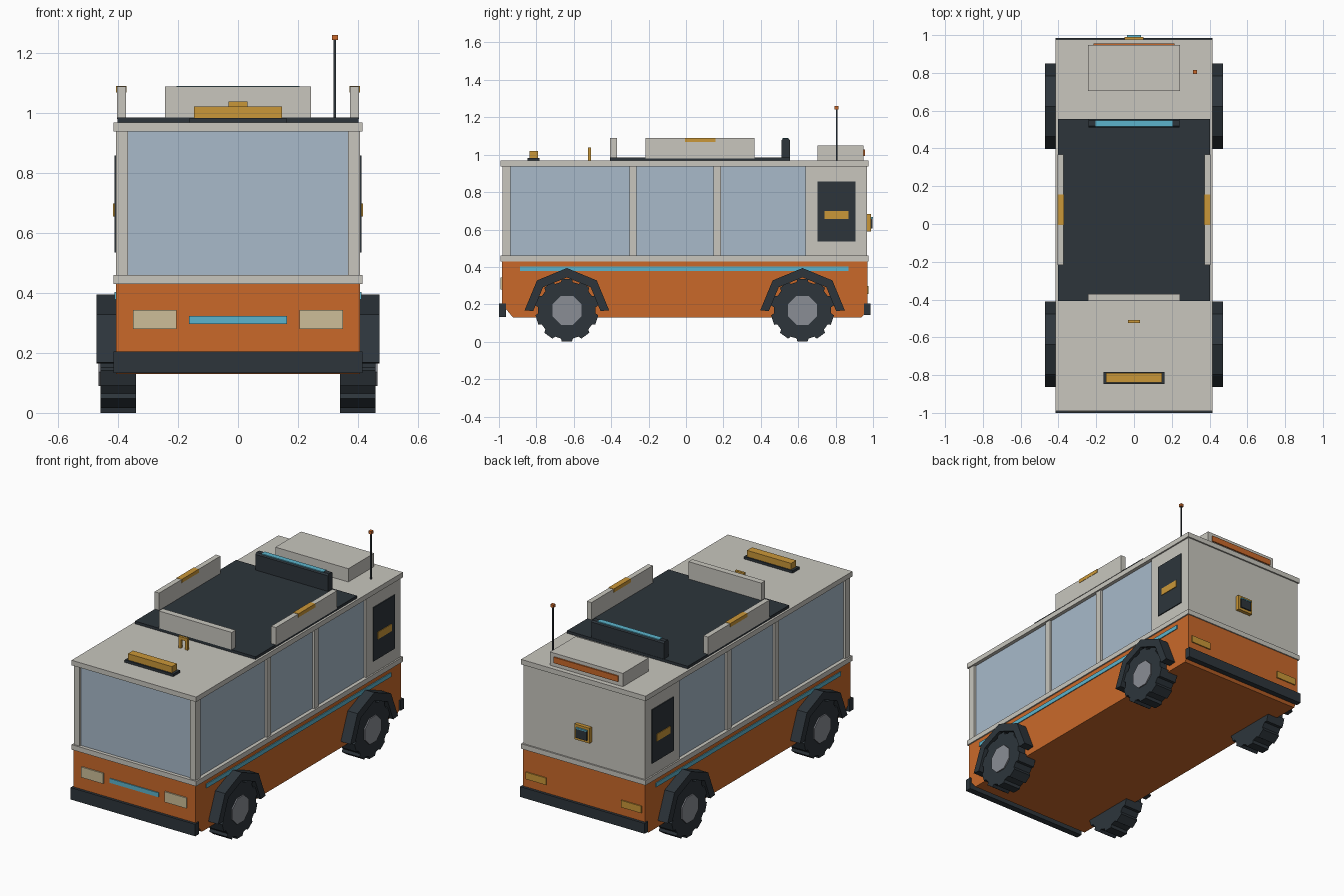
import bpy, bmesh, math


def material(name, rgb):
    m = bpy.data.materials.new(name)
    lin = [(c / 255 / 12.92) if c / 255 <= 0.04045 else ((c / 255 + 0.055) / 1.055) ** 2.4 for c in rgb]
    m.diffuse_color = (*lin, 1)
    return m


BEIGE = material("warm_grey", (200, 198, 190))
ORANGE = material("orange", (202, 105, 42))
DARK = material("charcoal", (45, 53, 59))
GLASS = material("window_blue", (168, 186, 202))
CYAN = material("cyan", (92, 180, 204))
GOLD = material("amber", (202, 151, 56))
HUB = material("hub_grey", (138, 141, 149))
LAMP = material("headlight_cream", (205, 190, 152))


def prism(name, pts, x0, x1, mat):
    """Extrude a (y, z) outline along x."""
    bm = bmesh.new()
    face = bm.faces.new([bm.verts.new((x0, y, z)) for y, z in pts])
    ext = bmesh.ops.extrude_face_region(bm, geom=[face])
    verts = [g for g in ext["geom"] if isinstance(g, bmesh.types.BMVert)]
    bmesh.ops.translate(bm, verts=verts, vec=(x1 - x0, 0, 0))
    bmesh.ops.recalc_face_normals(bm, faces=bm.faces)
    me = bpy.data.meshes.new(name)
    bm.to_mesh(me)
    bm.free()
    me.materials.append(mat)
    ob = bpy.data.objects.new(name, me)
    bpy.context.collection.objects.link(ob)
    return ob


def box(name, x0, x1, y0, y1, z0, z1, mat):
    return prism(name, [(y0, z0), (y1, z0), (y1, z1), (y0, z1)], x0, x1, mat)


def pair(name, x0, x1, *rest):
    """Box on both sides of x = 0."""
    box(name + "_right", x0, x1, *rest)
    box(name + "_left", -x1, -x0, *rest)


def polar(cy, cz, r, deg):
    a = math.radians(deg)
    return (cy + r * math.sin(a), cz + r * math.cos(a))


# Lower body with clipped bottom edges
prism("lower_body", [(-0.925, 0.13), (0.938, 0.13), (0.97, 0.168), (0.97, 0.44),
                     (-0.984, 0.44), (-0.984, 0.2)], -0.407, 0.407, ORANGE)
pair("side_stripe", 0.405, 0.412, -0.887, 0.87, 0.378, 0.403, CYAN)

# Cabin: glass core, rear block, pillars and trims
box("cabin_glass", -0.393, 0.393, -0.97, 0.66, 0.45, 0.95, GLASS)
box("rear_block", -0.406, 0.406, 0.64, 0.968, 0.45, 0.95, BEIGE)
for name, y0, y1 in (("front_pillar", -0.982, -0.938), ("middle_pillar", -0.303, -0.265),
                     ("back_pillar", 0.148, 0.188)):
    pair(name, 0.367, 0.406, y0, y1, 0.45, 0.95, BEIGE)
box("belt_trim", -0.415, 0.415, -0.991, 0.977, 0.43, 0.46, BEIGE)
box("roof", -0.415, 0.415, -0.991, 0.977, 0.938, 0.968, BEIGE)

# Side service panels
pair("service_panel", 0.404, 0.412, 0.703, 0.907, 0.535, 0.858, DARK)
pair("service_vent", 0.41, 0.416, 0.74, 0.87, 0.655, 0.698, GOLD)

# Bumpers and lights
box("front_bumper", -0.415, 0.415, -1.0, -0.962, 0.133, 0.205, DARK)
box("rear_bumper", -0.415, 0.415, 0.953, 0.986, 0.143, 0.205, DARK)
pair("headlight", 0.205, 0.35, -0.992, -0.982, 0.28, 0.343, LAMP)
box("front_light_strip", -0.163, 0.163, -0.99, -0.982, 0.297, 0.323, CYAN)
pair("tail_light", 0.25, 0.385, 0.968, 0.977, 0.255, 0.297, GOLD)

# Rear camera
box("camera_frame", -0.05, 0.05, 0.967, 0.99, 0.59, 0.682, GOLD)
box("camera_lens", -0.036, 0.036, 0.988, 0.998, 0.605, 0.66, DARK)
box("camera_light", -0.036, 0.036, 0.988, 1.0, 0.66, 0.667, CYAN)

# Roof deck with surrounding panels
box("roof_deck", -0.402, 0.402, -0.407, 0.557, 0.966, 0.984, DARK)
pair("deck_side_panel", 0.373, 0.404, -0.217, 0.367, 0.98, 1.088, BEIGE)
pair("deck_side_clip", 0.371, 0.406, -0.005, 0.157, 1.068, 1.09, GOLD)
box("deck_front_panel", -0.243, 0.243, -0.407, -0.37, 0.98, 1.088, BEIGE)
prism("deck_rear_panel", [(0.511, 0.98), (0.555, 0.98), (0.555, 1.078), (0.547, 1.087),
                          (0.519, 1.087), (0.511, 1.078)], -0.242, 0.242, DARK)
box("deck_rear_light", -0.205, 0.205, 0.517, 0.549, 1.083, 1.09, CYAN)

# Front roof light bar and hook
box("light_bar_base", -0.162, 0.162, -0.847, -0.783, 0.966, 0.983, DARK)
box("light_bar", -0.147, 0.147, -0.838, -0.79, 0.98, 1.021, GOLD)
pair("hook_leg", 0.014, 0.031, -0.524, -0.509, 0.966, 1.025, GOLD)
box("hook_top", -0.031, 0.031, -0.524, -0.509, 1.02, 1.038, GOLD)

# Rear roof unit and antenna
box("roof_unit", -0.243, 0.243, 0.703, 0.948, 0.966, 1.048, BEIGE)
box("roof_unit_strip", -0.215, 0.215, 0.946, 0.956, 0.992, 1.027, ORANGE)
box("antenna_rod", 0.319, 0.327, 0.801, 0.809, 0.966, 1.25, DARK)
box("antenna_tip", 0.313, 0.333, 0.795, 0.815, 1.243, 1.26, ORANGE)

# Wheels and angular fenders
AXLE_Z = 0.168
for end, cy in (("front", -0.637), ("rear", 0.623)):
    for side, s in (("right", 1), ("left", -1)):
        tag = f"{end}_{side}"
        tread = [polar(cy, AXLE_Z, r, 36 * k + d) for k in range(10)
                 for d, r in ((-12, 0.154), (-9, 0.17), (9, 0.17), (12, 0.154))]
        tread = [(y, max(z, 0)) for y, z in tread]
        prism("tyre_" + tag, tread, s * 0.34, s * 0.458, DARK)
        hub = [polar(cy, AXLE_Z, 0.084, 45 * k + 22.5) for k in range(8)]
        prism("hub_" + tag, hub, s * 0.40, s * 0.465, HUB)
        arch = [polar(cy, AXLE_Z, 0.226, a) for a in (-90, -45, 0, 45, 90)]
        arch += [polar(cy, AXLE_Z - 0.004, 0.18, a) for a in (90, 45, 0, -45, -90)]
        prism("fender_" + tag, arch, s * 0.335, s * 0.472, DARK)
